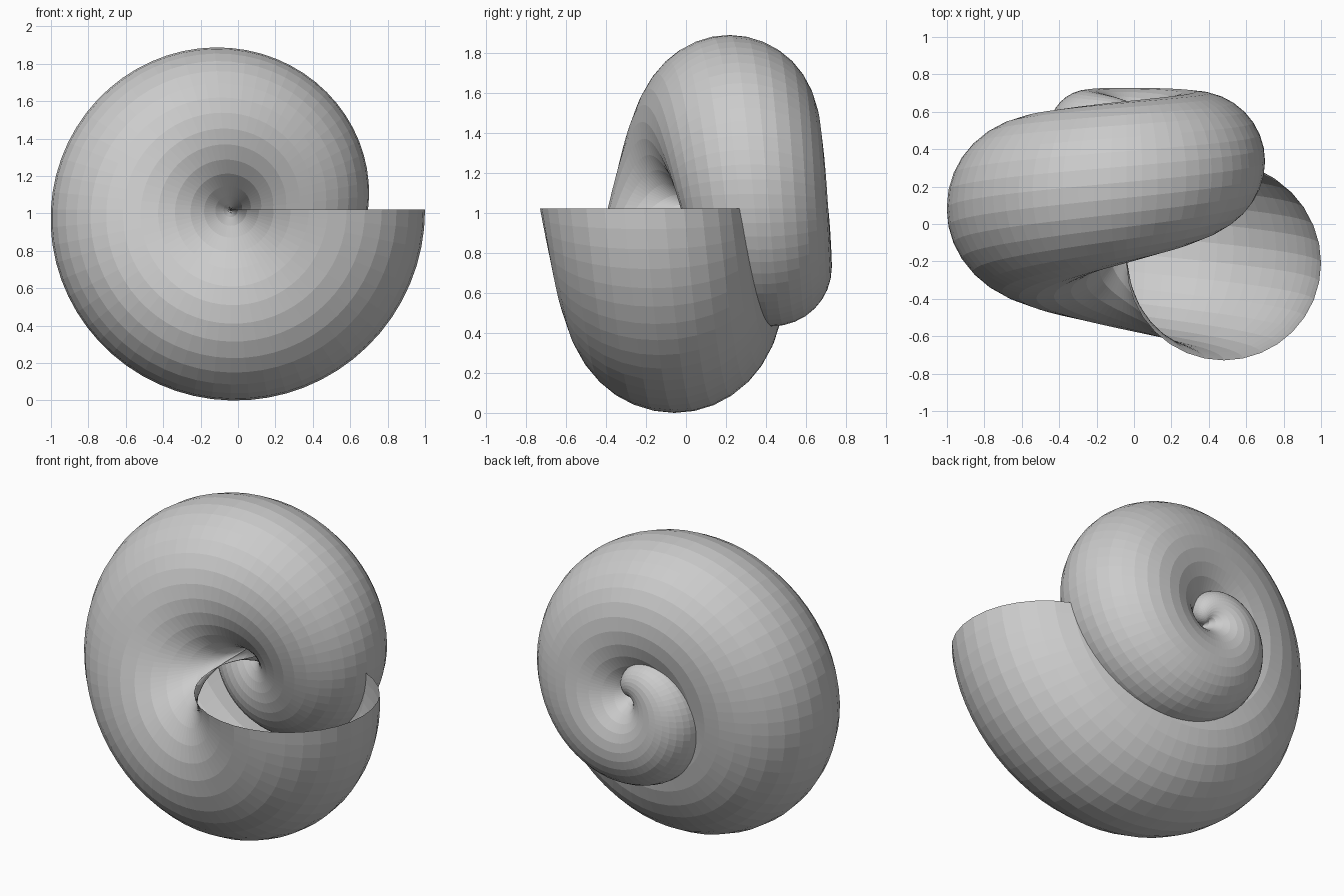
import bpy, bmesh
from math import sin, cos, pi

if "Cube" in bpy.data.objects:
    bpy.data.objects.remove(bpy.data.objects["Cube"])

STEPS, SIDES = 128, 32      # along the coil, around the tube
AXIS_X, AXIS_Z = -0.04, 1.02
RADIUS = 0.52               # tube radius at the mouth


def ring(n):
    """Cross-section n quarter turns back from the mouth; it touches the coil axis."""
    s = n * pi / 16
    rad = RADIUS * cos(s)
    yc = -0.209 + 1.5 * RADIUS * sin(s)
    a = -n * pi / 2
    pts = []
    for j in range(SIDES):
        t = pi + 2 * pi * j / SIDES
        r = rad * (1 + cos(t))
        pts.append((AXIS_X + r * cos(a), yc + rad * sin(t), AXIS_Z + r * sin(a)))
    return pts


# Coiled shell, open at the mouth, shrinking to a point at the tip
bm = bmesh.new()
rings = [[bm.verts.new(p) for p in ring(8 * i / STEPS)] for i in range(STEPS)]
tip = bm.verts.new((AXIS_X, ring(8)[0][1], AXIS_Z))
for a, b in zip(rings, rings[1:]):
    for j in range(SIDES):
        k = (j + 1) % SIDES
        bm.faces.new((a[j], a[k], b[k], b[j]))
for j in range(SIDES):
    bm.faces.new((rings[-1][j], rings[-1][(j + 1) % SIDES], tip))
bmesh.ops.recalc_face_normals(bm, faces=bm.faces)

mesh = bpy.data.meshes.new("snail_shell")
bm.to_mesh(mesh)
bm.free()
shell = bpy.data.objects.new("snail_shell", mesh)
bpy.context.collection.objects.link(shell)
